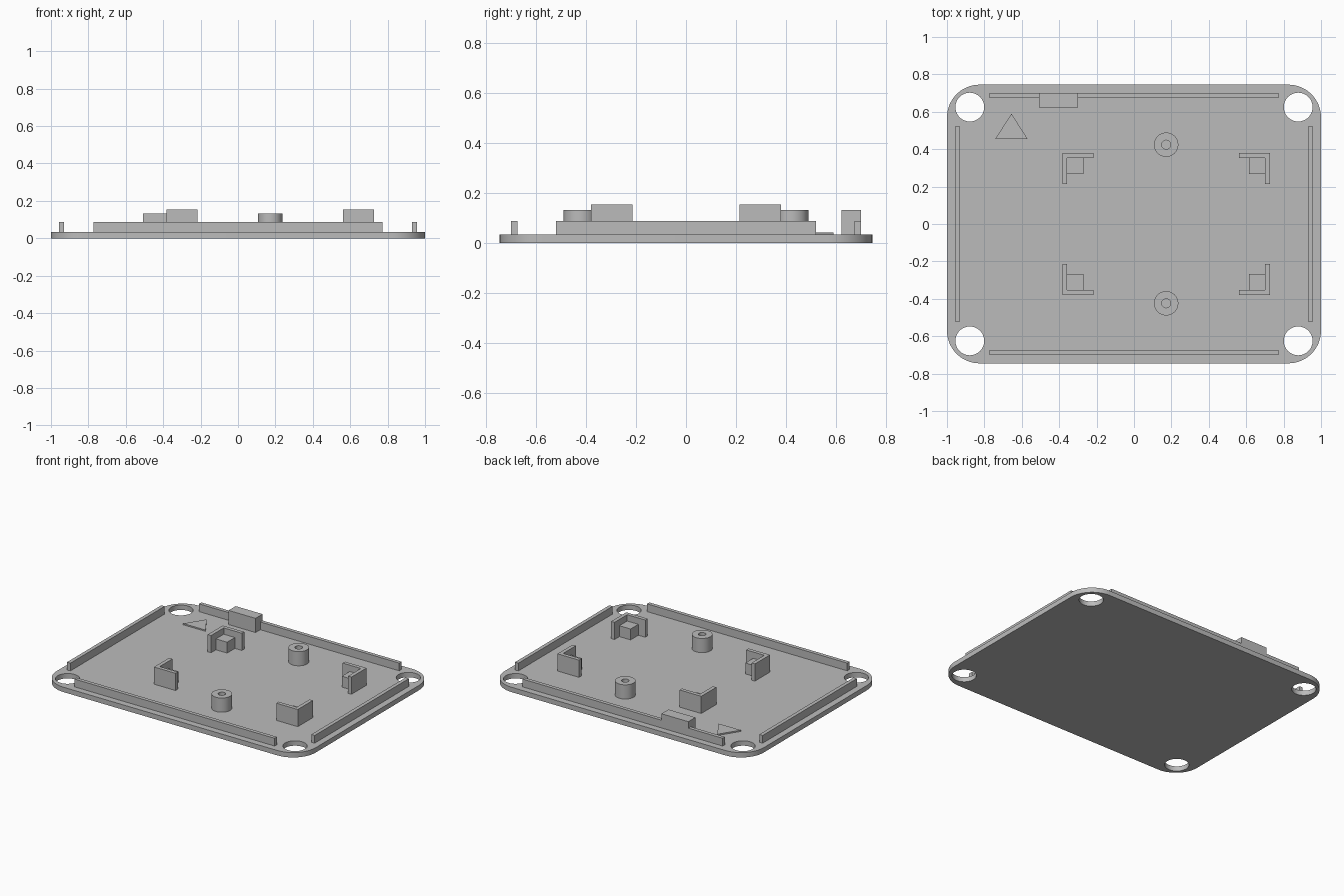
import bpy, bmesh, math

cube = bpy.data.objects.get("Cube")
if cube:
    bpy.data.objects.remove(cube, do_unlink=True)

# Single grey plastic
grey = bpy.data.materials.new("grey plastic")
grey.use_nodes = True
COLOUR = (0.5, 0.5, 0.5, 1)
grey.diffuse_color = COLOUR
grey.node_tree.nodes["Principled BSDF"].inputs["Base Color"].default_value = COLOUR

HALF_X, HALF_Y, CORNER = 1.0, 0.745, 0.175
FLOOR, RAIL_TOP, POST_TOP, BRACKET_TOP = 0.034, 0.088, 0.133, 0.154
WALL = 0.026


def make_object(name, bm):
    bmesh.ops.recalc_face_normals(bm, faces=bm.faces)
    mesh = bpy.data.meshes.new(name)
    bm.to_mesh(mesh)
    bm.free()
    mesh.materials.append(grey)
    obj = bpy.data.objects.new(name, mesh)
    bpy.context.collection.objects.link(obj)
    return obj


def prism(name, outline, z0, z1):
    bm = bmesh.new()
    face = bm.faces.new([bm.verts.new((x, y, z0)) for x, y in outline])
    grown = bmesh.ops.extrude_face_region(bm, geom=[face], use_keep_orig=True)
    top = [v for v in grown["geom"] if isinstance(v, bmesh.types.BMVert)]
    bmesh.ops.translate(bm, verts=top, vec=(0, 0, z1 - z0))
    return make_object(name, bm)


def box(name, x0, x1, y0, y1, z0, z1):
    return prism(name, [(x0, y0), (x1, y0), (x1, y1), (x0, y1)], z0, z1)


def arc(cx, cy, r, start, sweep, steps):
    angles = [math.radians(start + sweep * i / steps) for i in range(steps + 1)]
    return [(cx + r * math.cos(a), cy + r * math.sin(a)) for a in angles]


def circle(cx, cy, r, steps=48):
    return arc(cx, cy, r, 0, 360, steps)[:-1]


def combine(target, other, operation):
    mod = target.modifiers.new(operation.title(), "BOOLEAN")
    mod.operation, mod.object, mod.solver = operation, other, "EXACT"
    bpy.context.view_layer.objects.active = target
    bpy.ops.object.modifier_apply(modifier=mod.name)
    bpy.data.objects.remove(other, do_unlink=True)


def smooth(obj):
    bpy.ops.object.select_all(action="DESELECT")
    obj.select_set(True)
    bpy.context.view_layer.objects.active = obj
    bpy.ops.object.shade_smooth_by_angle(angle=math.radians(30))


# Rounded base plate with a round hole in each corner
outline = []
for start, sx, sy in ((0, 1, 1), (90, -1, 1), (180, -1, -1), (270, 1, -1)):
    outline += arc(sx * (HALF_X - CORNER), sy * (HALF_Y - CORNER), CORNER, start, 90, 16)
plate = prism("base_plate", outline, 0, FLOOR)
for sx in (-1, 1):
    for sy in (-1, 1):
        hole = prism("corner_hole", circle(sx * 0.878, sy * 0.625, 0.077), -0.1, 0.2)
        combine(plate, hole, "DIFFERENCE")
smooth(plate)

# Locating rails along all four edges
box("left_rail", 0.93, 0.956, -0.52, 0.52, FLOOR, RAIL_TOP)
box("right_rail", -0.956, -0.93, -0.52, 0.52, FLOOR, RAIL_TOP)
box("front_rail", -0.773, 0.773, -0.70, -0.674, FLOOR, RAIL_TOP)
back_rail = box("back_rail", -0.773, 0.773, 0.674, 0.70, FLOOR, RAIL_TOP)

# Raised tab on the back rail
tab = box("back_tab", -0.508, -0.30, 0.622, 0.70, FLOOR, POST_TOP)
combine(back_rail, tab, "UNION")

# Thin triangular marker
prism("triangle_marker", [(-0.742, 0.455), (-0.569, 0.455), (-0.655, 0.59)],
      FLOOR, FLOOR + 0.009)

# Hollow posts
MID_X = 0.172
for label, y in (("front", -0.424), ("back", 0.424)):
    post = prism(label + "_post", circle(MID_X, y, 0.065), FLOOR, POST_TOP)
    bore = prism("post_bore", circle(MID_X, y, 0.024, 32), FLOOR + 0.002, 0.2)
    combine(post, bore, "DIFFERENCE")
    smooth(post)

# Corner brackets, each with a lower support block inside
REACH, BLOCK = 0.166, 0.086
for x_label, sx in (("right", -1), ("left", 1)):
    for y_label, sy in (("front", -1), ("back", 1)):
        name = f"{y_label}_{x_label}"
        ox, oy = MID_X + sx * 0.555, sy * 0.379
        steps = [(0, 0), (REACH, 0), (REACH, WALL), (WALL, WALL), (WALL, REACH), (0, REACH)]
        prism(name + "_bracket", [(ox - sx * u, oy - sy * v) for u, v in steps],
              FLOOR, BRACKET_TOP)
        ix, iy = ox - sx * WALL, oy - sy * WALL
        box(name + "_support_block", ix, ix - sx * BLOCK, iy, iy - sy * BLOCK, FLOOR, 0.11)
